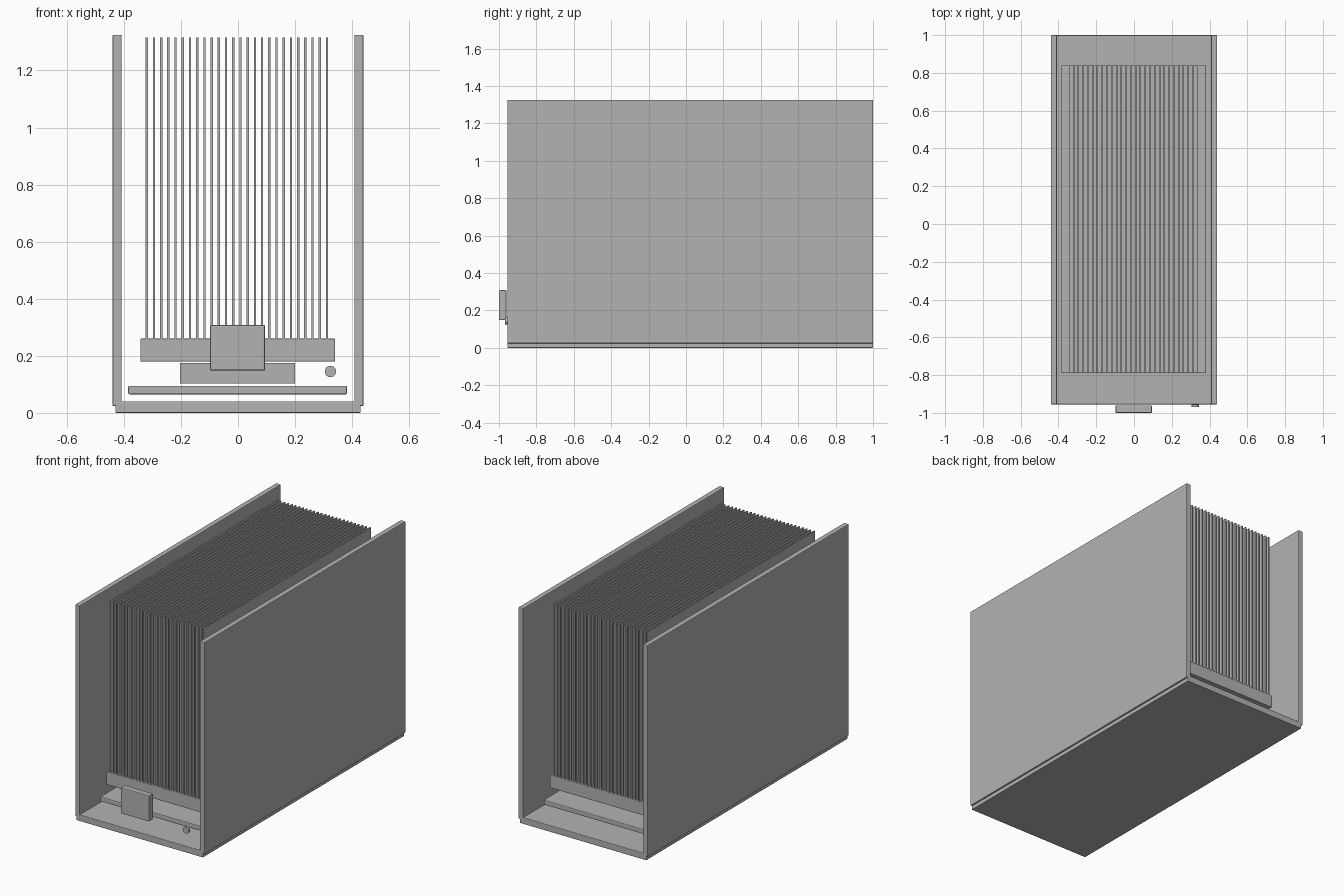
import bpy
import math

if "Cube" in bpy.data.objects:
    bpy.data.objects.remove(bpy.data.objects["Cube"])

# One neutral grey for every part
grey = bpy.data.materials.new("neutral_grey")
grey.use_nodes = True
COLOUR = (0.45, 0.45, 0.45, 1)
grey.diffuse_color = COLOUR
grey.node_tree.nodes["Principled BSDF"].inputs["Base Color"].default_value = COLOUR


def finish(obj, name, bevel):
    obj.name = name
    obj.data.materials.append(grey)
    if bevel:
        mod = obj.modifiers.new("soft_edges", "BEVEL")
        mod.width = bevel
        mod.segments = 2
    return obj


def box(name, x, y, z, bevel=0):
    """Box from (min, max) pairs along each axis."""
    spans = (x, y, z)
    bpy.ops.mesh.primitive_cube_add(size=1, location=[(a + b) / 2 for a, b in spans])
    obj = bpy.context.object
    obj.scale = [b - a for a, b in spans]
    bpy.ops.object.transform_apply(location=False, rotation=False, scale=True)
    return finish(obj, name, bevel)


CASE_Y = (-0.955, 1.0)
CORE_Y = (-0.79, 0.84)

# Case: floor tray and two tall side panels
box("case_floor", (-0.43, 0.43), CASE_Y, (0, 0.04), 0.003)
for side, name in ((-1, "right_panel"), (1, "left_panel")):
    box(name, sorted((side * 0.408, side * 0.44)), CASE_Y, (0.024, 1.325), 0.004)

# Circuit board, chip and heat sink base
box("circuit_board", (-0.385, 0.382), CORE_Y, (0.065, 0.095), 0.005)
box("processor_chip", (-0.203, 0.2), (-0.18, 0.23), (0.103, 0.175))
box("heat_sink_base", (-0.342, 0.34), CORE_Y, (0.18, 0.26), 0.003)

# Evenly spaced cooling fins
FINS = 26
for i in range(FINS):
    x = -0.32 + 0.632 * i / (FINS - 1)
    box(f"cooling_fin_{i + 1}", (x - 0.004, x + 0.004), CORE_Y, (0.25, 1.315))

# Front plate and round indicator
box("front_plate", (-0.098, 0.095), (-1.0, -0.96), (0.148, 0.308), 0.005)
bpy.ops.mesh.primitive_cylinder_add(vertices=32, radius=0.02, depth=0.014,
                                    location=(0.324, -0.962, 0.145),
                                    rotation=(math.pi / 2, 0, 0))
finish(bpy.context.object, "indicator_light", 0)
bpy.ops.object.shade_smooth_by_angle()
